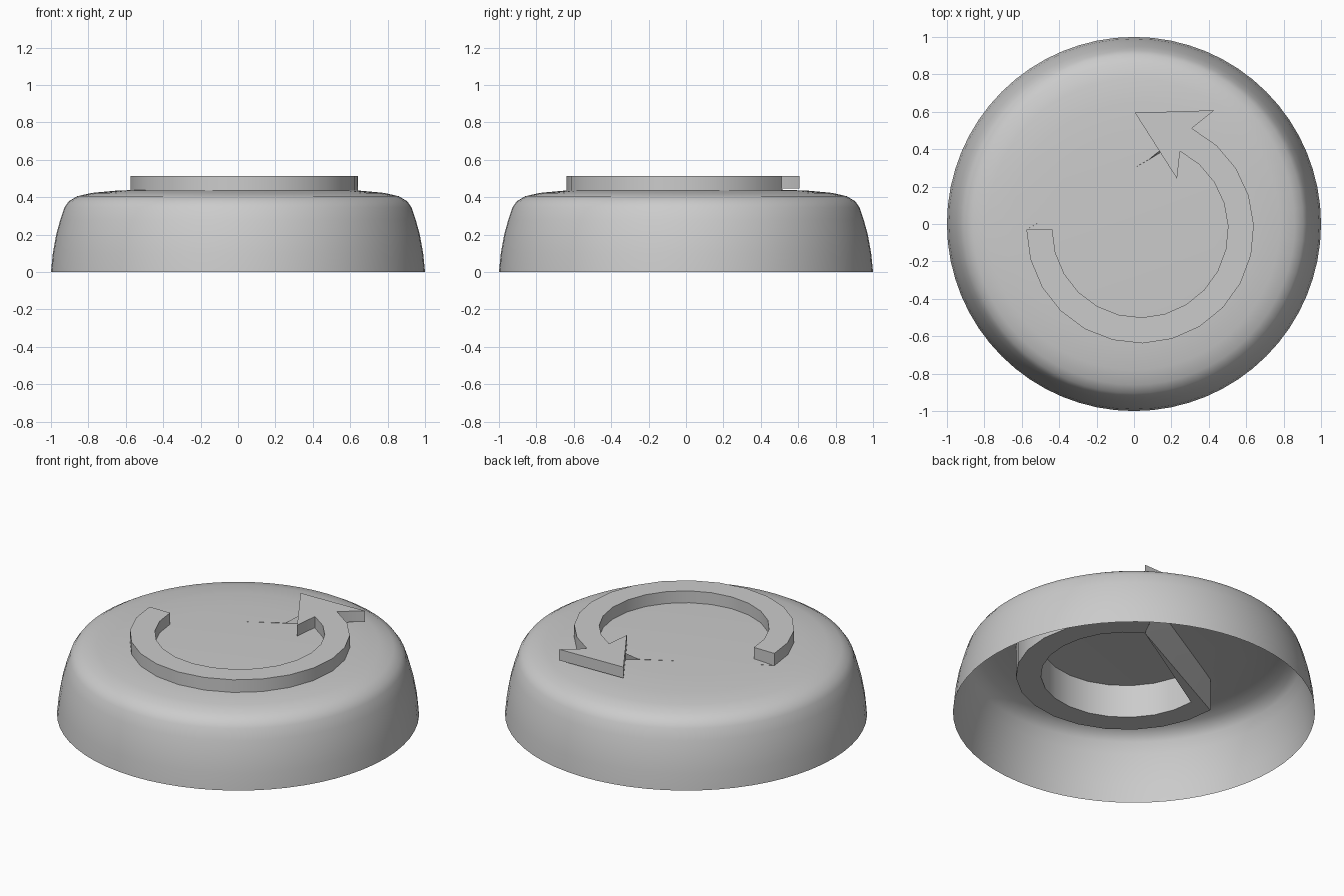
import bpy, bmesh, math
from mathutils import Vector

cube = bpy.data.objects.get("Cube")
if cube:
    bpy.data.objects.remove(cube)

GREY = (0.6, 0.6, 0.6, 1)
grey = bpy.data.materials.new("plain_grey")
grey.use_nodes = True
grey.diffuse_color = GREY
grey.node_tree.nodes["Principled BSDF"].inputs["Base Color"].default_value = GREY


def finish(name, bm, angle, recalc=True):
    if recalc:
        bmesh.ops.recalc_face_normals(bm, faces=bm.faces)
    mesh = bpy.data.meshes.new(name)
    bm.to_mesh(mesh)
    bm.free()
    mesh.materials.append(grey)
    obj = bpy.data.objects.new(name, mesh)
    bpy.context.collection.objects.link(obj)
    bpy.ops.object.select_all(action='DESELECT')
    obj.select_set(True)
    bpy.context.view_layer.objects.active = obj
    bpy.ops.object.shade_smooth_by_angle(angle=math.radians(angle))
    return obj


def prism(name, outline, low, high, angle=30):
    """Closed upright block with the given plan outline."""
    bm = bmesh.new()
    face = bm.faces.new([bm.verts.new((x, y, low)) for x, y in outline])
    top = bmesh.ops.extrude_face_region(bm, geom=[face])
    verts = [v for v in top["geom"] if isinstance(v, bmesh.types.BMVert)]
    bmesh.ops.translate(bm, verts=verts, vec=(0, 0, high - low))
    return finish(name, bm, angle)


# Domed cap: a spun open shell, hollow underneath
profile = [(1, 0), (0.99, 0.1), (0.972, 0.2), (0.95, 0.28), (0.928, 0.345),
           (0.905, 0.378), (0.86, 0.405), (0.78, 0.423), (0.65, 0.435),
           (0.45, 0.442), (0, 0.445)]
bm = bmesh.new()
points = [bm.verts.new((r, 0, z)) for r, z in profile]
edges = [bm.edges.new(pair) for pair in zip(points, points[1:])]
bmesh.ops.spin(bm, geom=points + edges, axis=(0, 0, 1), cent=(0, 0, 0),
               angle=math.tau, steps=64, use_duplicate=False)
bmesh.ops.remove_doubles(bm, verts=bm.verts, dist=0.0005)
bmesh.ops.recalc_face_normals(bm, faces=bm.faces)
if sum(f.normal.z * f.calc_area() for f in bm.faces) < 0:
    bmesh.ops.reverse_faces(bm, faces=bm.faces)
finish("domed_cap", bm, 50, recalc=False)

# Curved arrow shaft, running down through the cap
TOP, BOTTOM, HEAD_BASE = 0.512, 0.24, 0.445
CENTRE = Vector((0.033, -0.03))
STEPS = 16


def arc(radius):
    angles = [math.radians(-180 + 243 * i / STEPS) for i in range(STEPS + 1)]
    return [CENTRE + radius * Vector((math.cos(a), math.sin(a))) for a in angles]


outer, inner = arc(0.608), arc(0.47)
prism("arrow_shaft", outer + inner[::-1], BOTTOM, TOP)

# Arrow head resting on the cap
head = [(0.005, 0.595), (0.23, 0.242), inner[-1], outer[-1], (0.43, 0.608)]
prism("arrow_head", head, HEAD_BASE, TOP)

# Inner web joining the two shaft ends under the cap, with a small tip above
web = [(*inner[-1], BOTTOM), (0.14, 0.395, 0.49), (0.08, 0.345, HEAD_BASE),
       (*outer[0], 0.44), (*outer[0], BOTTOM), (*inner[0], BOTTOM)]
bm = bmesh.new()
verts = [bm.verts.new(p) for p in web]
for i in range(1, len(verts) - 1):
    bm.faces.new((verts[0], verts[i], verts[i + 1]))
finish("inner_web", bm, 30)
